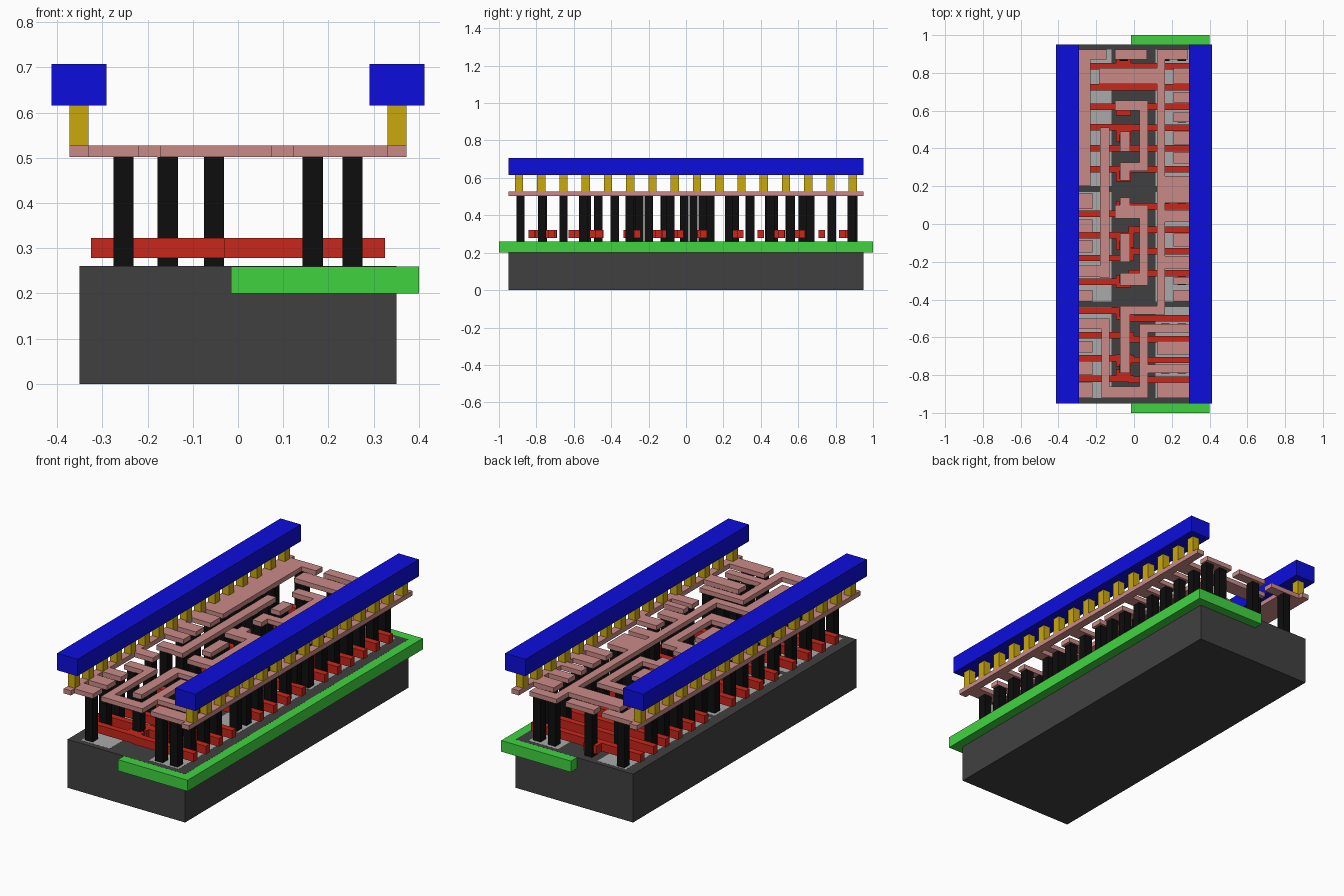
import bpy, bmesh


def lin(c):
    c /= 255
    return c / 12.92 if c <= 0.04045 else ((c + 0.055) / 1.055) ** 2.4


def mat(name, rgb):
    m = bpy.data.materials.new(name)
    m.diffuse_color = (*[lin(c) for c in rgb], 1)
    return m


def boxes(name, rects, z0, z1, material):
    """One object made of boxes, each given as (x0, x1, y0, y1)."""
    bm = bmesh.new()
    for x0, x1, y0, y1 in rects:
        vs = bmesh.ops.create_cube(bm, size=1)['verts']
        for v in vs:
            v.co.x = x1 if v.co.x > 0 else x0
            v.co.y = y1 if v.co.y > 0 else y0
            v.co.z = z1 if v.co.z > 0 else z0
    me = bpy.data.meshes.new(name)
    bm.to_mesh(me)
    bm.free()
    me.materials.append(material)
    ob = bpy.data.objects.new(name, me)
    bpy.context.collection.objects.link(ob)
    return ob


def both(rects):
    return rects + [(-b, -a, c, d) for a, b, c, d in rects]


dark = mat("dark_grey", (64, 64, 64))
light = mat("light_grey", (170, 170, 170))
green = mat("green", (64, 212, 64))
red = mat("red", (202, 38, 26))
black = mat("black", (13, 13, 13))
pink = mat("pink", (202, 138, 135))
gold = mat("gold", (202, 168, 13))
blue = mat("blue", (13, 13, 222))

# Base block, well and doped areas
boxes("substrate", [(-.35, .35, -.95, .95)], 0, .2603, dark)
boxes("well", [(-.015, .40, -1, 1)], .20, .26, green)
spans = [(-.92, -.44), (-.41, .17), (.2, .925)]
boxes("left_diffusion", [(-.29, -.12, a, b) for a, b in spans], .2, .2606, light)
boxes("right_diffusion", [(.115, .29, a, b) for a, b in spans], .2, .2606, light)

# Gate fingers: left and right halves, with pads and jogs in the middle
left_y = [.836, .725, .62, .513, .40, .29, .055, -.06, -.18, -.305, -.46, -.59, -.71, -.82]
right_y = [.836, .725, .62, .51, .40, .29, .095, -.03, -.145, -.26, -.50, -.61, -.72, -.825]
w = .017
gates = []
for l, r in zip(left_y, right_y):
    gates += [(-.325, -.02, l - w, l + w), (-.03, .325, r - w, r + w)]
    gates.append((-.03, .0, min(l, r) - w, max(l, r) + w))
pads_y = [.865, .61, .47, .26, .09, -.10, -.30, -.47, -.72, -.80]
gates += [(-.095, -.015, y - .035, y + .03) for y in pads_y]
gates.append((-.03, 0, -.125, -.01))
boxes("gate_fingers", gates, .278, .322, red)

# Vertical contact posts
posts = [(-.253, y) for y in (.895, .66, .555, .445, .34, .235, .125, -.01, -.115,
                              -.25, -.38, -.53, -.655, -.765, -.885)]
posts += [(-.155, y) for y in (.78, .47, .34, -.25, -.53)]
posts += [(-.053, y) for y in (.885, .625, .45, .26, .09, -.11, -.29, -.47, -.765)]
posts += [(.253, y) for y in (.885, .78, .665, .56, .45, .345, .23, .13, .04, -.085,
                              -.20, -.30, -.38, -.55, -.655, -.77, -.885)]
posts += [(.165, y) for y in (.885, .23, .13, -.55, -.655, -.77, -.885)]
h = .0225
boxes("contact_posts", [(x - h, x + h, y - h, y + h) for x, y in posts], .26, .502, black)

# Routing layer: side rails with stubs, then the winding tracks
rails = both([(.33, .373, -.95, .95)])
rails += [(-.33, -.23, .20, .925), (-.23, -.145, .87, .925)]
rails += [(-.33, -.22, a, b) for a, b in [
    (.08, .165), (-.045, .025), (-.15, -.085), (-.41, -.35), (-.68, -.62), (-.80, -.725), (-.92, -.84)]]
rails += [(.21, .33, a, b) for a, b in [
    (.74, .825), (.64, .70), (.54, .59), (.42, .49), (.32, .38), (-.12, -.05), (-.32, -.28), (-.41, -.35)]]
rails += [(.122, .33, a, b) for a, b in [(-.69, -.62), (-.92, -.84)]]
boxes("routing_rails", rails, .502, .527, pink)
tracks = [
    (.122, .285, .87, .925), (.122, .165, -.48, .87), (-.185, .122, .74, .825),
    (.165, .29, .11, .255), (.165, .29, .01, .075), (.165, .29, -.235, -.17),
    (-.075, .122, -.48, -.435), (-.075, -.02, -.79, -.48),
    (-.10, .07, .87, .925),
    (-.10, .075, .60, .655), (.03, .075, .28, .60), (-.02, .03, .28, .325),
    (-.075, -.02, .385, .49), (-.075, -.02, .23, .325),
    (-.18, -.13, -.285, .51), (-.29, -.18, -.28, -.22),
    (-.075, -.02, .03, .14), (-.10, .075, .03, .10), (.03, .075, -.26, .03),
    (-.075, -.02, -.20, -.05), (-.075, .075, -.325, -.26),
    (-.29, -.13, -.555, -.50), (-.172, -.13, -.86, -.555), (-.172, .075, -.92, -.86),
    (.03, .075, -.86, -.53), (.075, .29, -.575, -.53), (.075, .29, -.79, -.745)]
boxes("routing_tracks", tracks, .502, .527, pink)

# Studs under the power bars, and the bars
ys = [-.893 + .119 * i for i in range(16)]
boxes("bar_studs", both([(.33, .372, y - .022, y + .022) for y in ys]), .527, .616, gold)
boxes("power_bars", both([(.291, .412, -.95, .95)]), .616, .707, blue)
